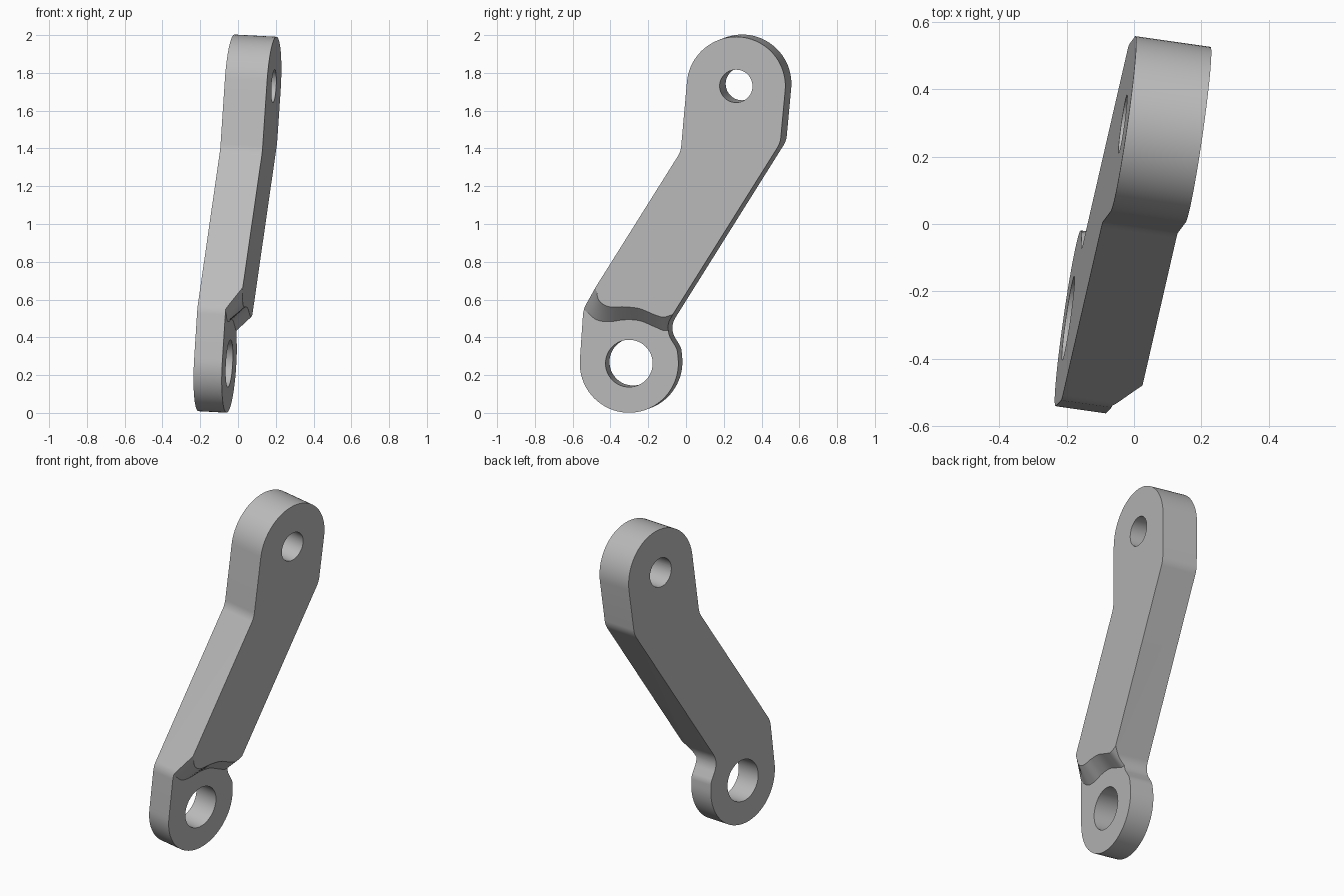
import bpy
import bmesh
import math
from mathutils import Matrix, Vector

if "Cube" in bpy.data.objects:
    bpy.data.objects.remove(bpy.data.objects["Cube"], do_unlink=True)

# Tilted frame: (u, v, w) with u along the depth, v upward, w through the plate
FRAME = Matrix(((0.1435, 0.054, 0.223, -0.17),
                (1, 0, -0.032, 0),
                (0, 1, -0.012, 0),
                (0, 0, 0, 1)))
TOP, LOW = Vector((0.297, 1.742)), Vector((-0.28, 0.27))
END_RADIUS = 0.261
THIN = 0.67


def arc(center, radius, start, end, steps):
    angles = [math.radians(start + (end - start) * i / steps) for i in range(steps + 1)]
    return [center + radius * Vector((math.cos(a), math.sin(a))) for a in angles]


def fillet(before, corner, after, radius, steps=10):
    """Round one corner with a tangent arc."""
    a, b = (before - corner).normalized(), (after - corner).normalized()
    half = a.angle(b) / 2
    center = corner + (a + b).normalized() * radius / math.sin(half)
    reach = radius / math.tan(half)
    p, q = corner + a * reach - center, corner + b * reach - center
    return [center + p.lerp(q, i / steps).normalized() * radius for i in range(steps + 1)]


def rounded_chain(start, corners, end):
    pts = [start] + [Vector(c[:2]) for c in corners] + [end]
    out = []
    for i, c in enumerate(corners):
        out += fillet(pts[i], pts[i + 1], pts[i + 2], c[2])
    return out


def spline(points, steps=6):
    """Smooth curve through the given points."""
    p = [points[0]] + points + [points[-1]]
    out = []
    for a, b, c, d in zip(p, p[1:], p[2:], p[3:]):
        for i in range(steps):
            t = i / steps
            out.append(b + (c - a) * t / 2 + (a * 2 - b * 5 + c * 4 - d) * t * t / 2
                       + (b * 3 - a - c * 3 + d) * t ** 3 / 2)
    return out + [points[-1]]


def loft(name, bottom, top, w0, w1):
    """Solid between two matching outlines in the tilted frame."""
    bm = bmesh.new()
    lo = [bm.verts.new(FRAME @ Vector((p.x, p.y, w0))) for p in bottom]
    hi = [bm.verts.new(FRAME @ Vector((p.x, p.y, w1))) for p in top]
    n = len(lo)
    bm.faces.new(lo)
    bm.faces.new(hi)
    for i in range(n):
        j = (i + 1) % n
        bm.faces.new((lo[i], lo[j], hi[j], hi[i]))
    bmesh.ops.recalc_face_normals(bm, faces=bm.faces[:])
    mesh = bpy.data.meshes.new(name)
    bm.to_mesh(mesh)
    bm.free()
    obj = bpy.data.objects.new(name, mesh)
    bpy.context.collection.objects.link(obj)
    return obj


def cut(target, cutter):
    cutter.hide_render = True
    mod = target.modifiers.new("cut", 'BOOLEAN')
    mod.operation = 'DIFFERENCE'
    mod.solver = 'EXACT'
    mod.object = cutter
    bpy.context.view_layer.objects.active = target
    bpy.ops.object.modifier_apply(modifier=mod.name)
    bpy.data.objects.remove(cutter, do_unlink=True)


# Arm outline: two round ends joined by a slanted bar
top_end = arc(TOP, END_RADIUS, -5, 175, 40)
low_end = arc(LOW, END_RADIUS, 175, 365, 42)
left_side = rounded_chain(top_end[-1], [(0.004, 1.395, 0.12), (-0.522, 0.557, 0.12)], low_end[0])
right_side = rounded_chain(low_end[-1], [(-0.025, 0.345, 0.08), (-0.09, 0.45, 0.1),
                                         (0.531, 1.44, 0.12)], top_end[0])
outline = top_end + left_side + low_end + right_side
arm = loft("lever_arm", outline, outline, 0, 1)

# Wavy sloped step that thins the lower end
foot = spline([Vector(p) for p in (
    (-0.56, 0.60), (-0.51, 0.549), (-0.452, 0.501), (-0.383, 0.491), (-0.303, 0.501),
    (-0.224, 0.496), (-0.145, 0.464), (-0.09, 0.443), (-0.04, 0.455))])
crest = spline([Vector(p) for p in (
    (-0.47, 0.74), (-0.443, 0.665), (-0.425, 0.605), (-0.375, 0.575), (-0.293, 0.574),
    (-0.214, 0.564), (-0.135, 0.532), (-0.085, 0.519), (-0.02, 0.54))])
beyond = [c * 2 - f for f, c in zip(foot, crest)]
rim = [Vector(p) for p in ((0.2, 0.5), (0.2, -0.2), (-0.8, -0.2), (-0.8, 0.6))]
cut(arm, loft("step_cutter", foot + rim, beyond + rim, THIN, 2 - THIN))

# Bolt holes through both ends
for center, radius in ((TOP, 0.087), (LOW, 0.125)):
    ring = arc(center, radius, 0, 360, 48)[:-1]
    cut(arm, loft("hole_cutter", ring, ring, -0.5, 1.5))

# Plain grey metal
grey = bpy.data.materials.new("grey_metal")
grey.use_nodes = True
color = (0.5, 0.5, 0.5, 1)
grey.diffuse_color = color
grey.node_tree.nodes["Principled BSDF"].inputs["Base Color"].default_value = color
arm.data.materials.clear()
arm.data.materials.append(grey)

bpy.ops.object.select_all(action='DESELECT')
arm.select_set(True)
bpy.context.view_layer.objects.active = arm
bpy.ops.object.shade_smooth_by_angle(angle=math.radians(30))
